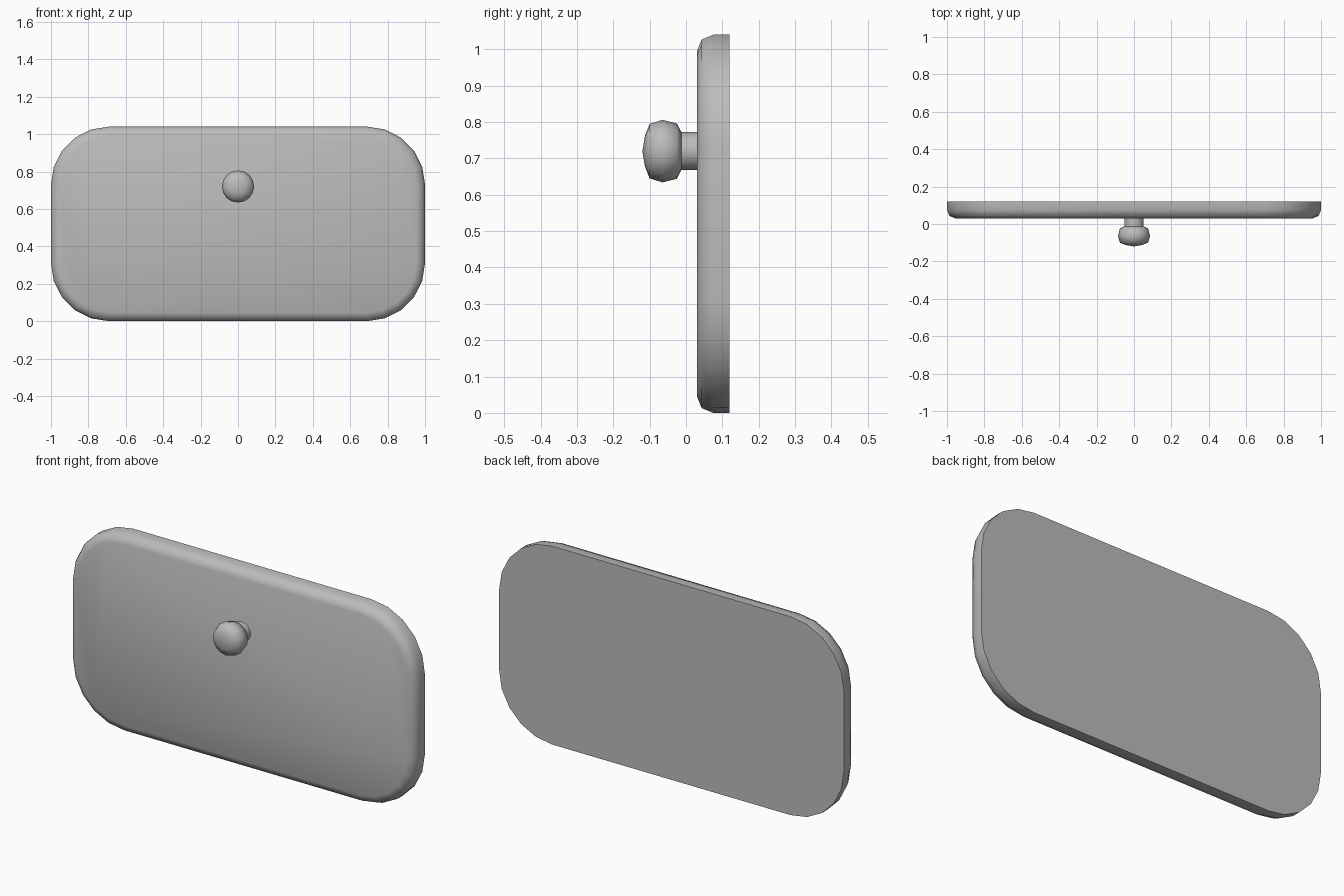
import bpy, bmesh
from math import sin, cos, pi, radians
from mathutils import Matrix, Vector

if "Cube" in bpy.data.objects:
    bpy.data.objects.remove(bpy.data.objects["Cube"], do_unlink=True)

grey = bpy.data.materials.new("plain_grey")
grey.use_nodes = True
colour = (0.5, 0.5, 0.5, 1)
grey.diffuse_color = colour
grey.node_tree.nodes["Principled BSDF"].inputs["Base Color"].default_value = colour


def add_object(name, bm, angle):
    bmesh.ops.recalc_face_normals(bm, faces=bm.faces)
    mesh = bpy.data.meshes.new(name)
    bm.to_mesh(mesh)
    bm.free()
    mesh.materials.append(grey)
    obj = bpy.data.objects.new(name, mesh)
    bpy.context.collection.objects.link(obj)
    bpy.ops.object.select_all(action='DESELECT')
    obj.select_set(True)
    bpy.context.view_layer.objects.active = obj
    bpy.ops.object.shade_smooth_by_angle(angle=radians(angle))
    return obj


# Drawer front: rounded rectangle, extruded, with a softened front rim
half_w, height, radius, steps = 1.0, 1.04, 0.31, 5
front_y, back_y, rim = 0.03, 0.12, 0.045
bm = bmesh.new()
outline = []
corners = [(1, 1), (-1, 1), (-1, -1), (1, -1)]
for quarter, (sx, sz) in enumerate(corners):
    cx = sx * (half_w - radius)
    cz = height / 2 + sz * (height / 2 - radius)
    for i in range(steps + 1):
        a = (quarter + i / steps) * pi / 2
        outline.append(bm.verts.new((cx + radius * cos(a), back_y, cz + radius * sin(a))))
back = bm.faces.new(outline)
extruded = bmesh.ops.extrude_face_region(bm, geom=[back], use_keep_orig=True)
front_verts = [g for g in extruded["geom"] if isinstance(g, bmesh.types.BMVert)]
bmesh.ops.translate(bm, verts=front_verts, vec=(0, front_y - back_y, 0))
bmesh.ops.recalc_face_normals(bm, faces=bm.faces)
rim_edges = [e for e in bm.edges if all(abs(v.co.y - front_y) < 0.001 for v in e.verts)]
bmesh.ops.bevel(bm, geom=rim_edges, offset=rim, segments=2, profile=0.5, affect='EDGES')
add_object("drawer_front", bm, 50)


# Round parts turned about a front-to-back axis
def turned(name, profile, angle, sides=16):
    bm = bmesh.new()
    verts = [bm.verts.new((r, y, 0)) for r, y in profile]
    edges = [bm.edges.new(pair) for pair in zip(verts, verts[1:])]
    bmesh.ops.spin(bm, geom=verts + edges, axis=(0, 1, 0), cent=(0, 0, 0),
                   angle=2 * pi, steps=sides)
    bmesh.ops.remove_doubles(bm, verts=bm.verts, dist=0.0005)
    bmesh.ops.translate(bm, verts=bm.verts, vec=(0, 0, 0.72))
    return add_object(name, bm, angle)


turned("knob_head", [(0, -0.12), (0.042, -0.113), (0.075, -0.1), (0.086, -0.065),
                     (0.076, -0.025), (0.052, -0.013), (0, -0.013)], 65)
turned("knob_neck", [(0.052, -0.015), (0.052, front_y + 0.002)], 40)
